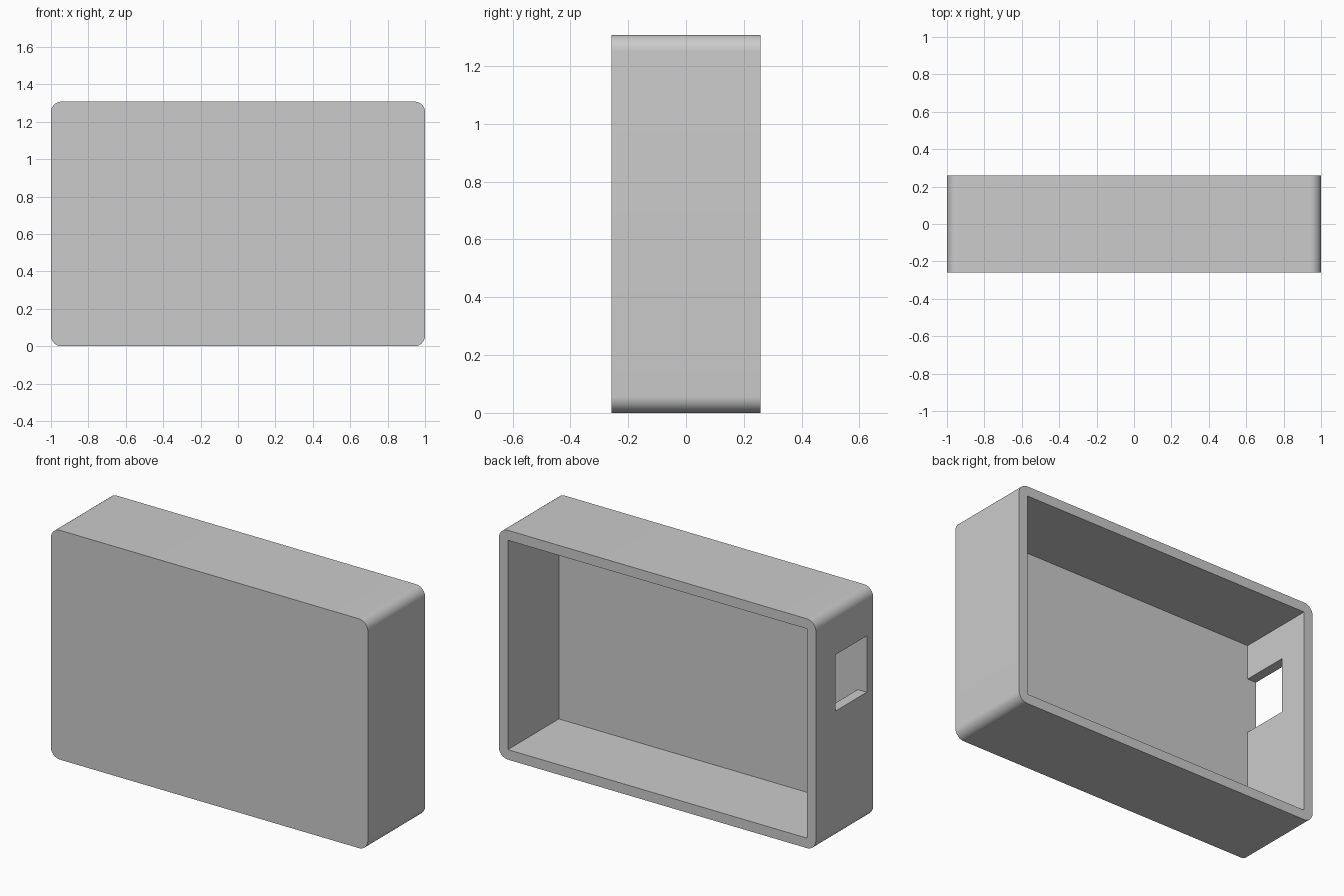
import bpy
import bmesh
import math
from mathutils import Vector

if "Cube" in bpy.data.objects:
    bpy.data.objects.remove(bpy.data.objects["Cube"], do_unlink=True)

# Overall size, wall thickness and corner radius
W, D, H = 2.0, 0.516, 1.308
WALL, RADIUS = 0.057, 0.057
FLOOR_Y = -D / 2 + WALL

grey = bpy.data.materials.new("plain grey")
grey.use_nodes = True
colour = (0.6, 0.6, 0.6, 1.0)
grey.diffuse_color = colour
grey.node_tree.nodes["Principled BSDF"].inputs["Base Color"].default_value = colour


def box(name, low, high, radius=0.0):
    """Box between two corners, optionally rounding the edges that run along y."""
    low, high = Vector(low), Vector(high)
    bm = bmesh.new()
    bmesh.ops.create_cube(bm, size=1.0)
    bmesh.ops.scale(bm, vec=high - low, verts=bm.verts)
    bmesh.ops.translate(bm, vec=(low + high) / 2, verts=bm.verts)
    if radius:
        edges = [e for e in bm.edges
                 if abs(e.verts[0].co.y - e.verts[1].co.y) > 0.01]
        bmesh.ops.bevel(bm, geom=edges, offset=radius, segments=12,
                        profile=0.5, affect='EDGES')
    mesh = bpy.data.meshes.new(name)
    bm.to_mesh(mesh)
    bm.free()
    mesh.materials.append(grey)
    obj = bpy.data.objects.new(name, mesh)
    bpy.context.collection.objects.link(obj)
    return obj


def cut(target, cutter):
    """Subtract the cutter from the target, then discard the cutter."""
    cutter.hide_render = True
    mod = target.modifiers.new("cut", 'BOOLEAN')
    mod.operation = 'DIFFERENCE'
    mod.solver = 'EXACT'
    mod.object = cutter
    bpy.ops.object.select_all(action='DESELECT')
    target.select_set(True)
    bpy.context.view_layer.objects.active = target
    bpy.ops.object.modifier_apply(modifier=mod.name)
    bpy.data.objects.remove(cutter, do_unlink=True)


# Rounded enclosure
shell = box("enclosure_shell", (-W / 2, -D / 2, 0), (W / 2, D / 2, H), RADIUS)

# Square-cornered cavity, open at the back
cut(shell, box("cavity_cutter", (-W / 2 + WALL, FLOOR_Y, WALL),
               (W / 2 - WALL, D, H - WALL)))

# Port through the side wall, level with the cavity floor
cut(shell, box("port_cutter", (-W / 2 - 0.1, FLOOR_Y, 0.729),
               (-W / 2 + WALL + 0.1, 0.079, 1.05)))

bpy.ops.object.shade_smooth_by_angle(angle=math.radians(30))
